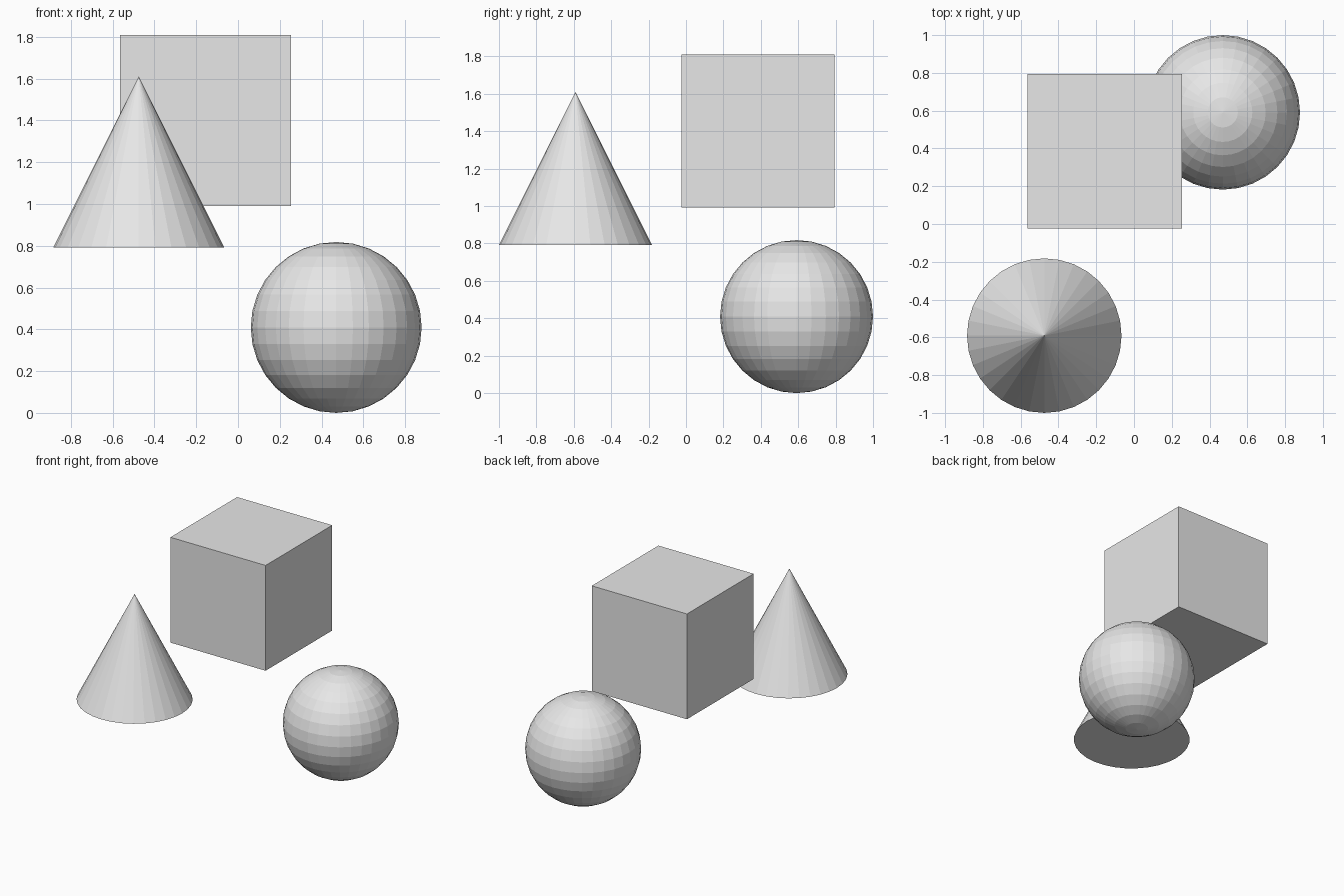
import bpy

default_cube = bpy.data.objects.get("Cube")
if default_cube:
    bpy.data.objects.remove(default_cube, do_unlink=True)

R = 0.409  # shared radius / half-size of the three solids

# Single grey material
grey = bpy.data.materials.new("light_grey")
grey.use_nodes = True
colour = (0.8, 0.8, 0.8, 1.0)
grey.diffuse_color = colour
grey.node_tree.nodes["Principled BSDF"].inputs["Base Color"].default_value = colour


def finish(name):
    """Name the newly added solid, colour it and keep its faces flat."""
    obj = bpy.context.object
    obj.name = obj.data.name = name
    obj.data.materials.append(grey)
    bpy.ops.object.shade_flat()


# Floating box
bpy.ops.mesh.primitive_cube_add(size=2 * R, location=(-0.155, 0.385, 1.4))
finish("box")

# Floating cone
bpy.ops.mesh.primitive_cone_add(vertices=32, radius1=R, radius2=0, depth=2 * R,
                                location=(-0.475, R - 1, 1.2))
finish("cone")

# Faceted ball resting on the ground
bpy.ops.mesh.primitive_uv_sphere_add(segments=32, ring_count=16, radius=R,
                                     location=(0.47, 1 - R, R))
finish("ball")
